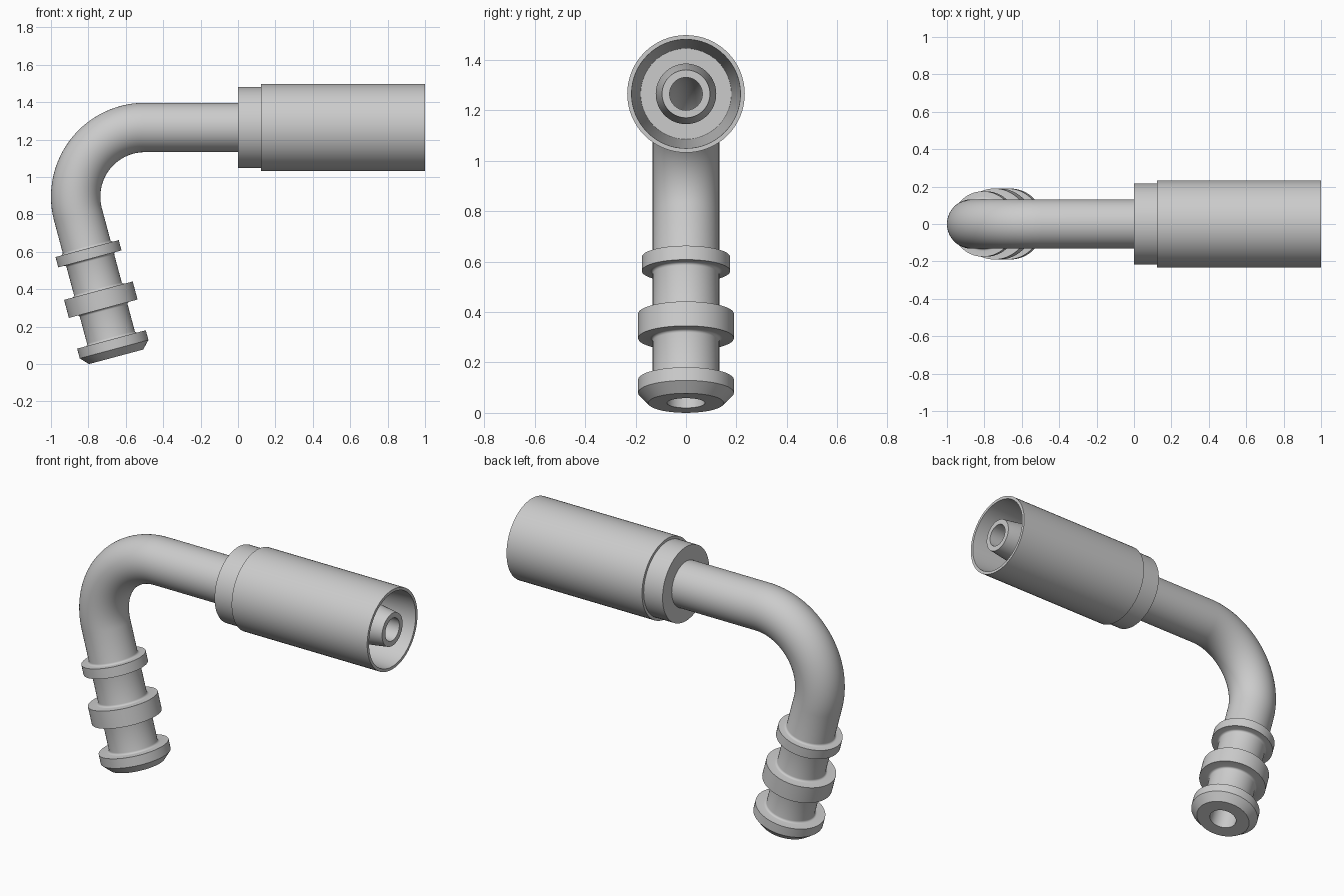
import bpy, bmesh
from math import sin, cos, pi, radians
from mathutils import Vector

if "Cube" in bpy.data.objects:
    bpy.data.objects.remove(bpy.data.objects["Cube"])

AXIS_Z, R = 1.265, 0.37                 # height of the straight run, bend radius
CX, CZ = -0.498, AXIS_Z - R             # bend centre
TILT = radians(15)                      # lean of the lower leg
LEG = 0.787                             # length of the lower leg
ARC = R * (pi / 2 + TILT)
BEND_END = LEG + ARC
SEG = 64


def path(s):
    """Point and in-plane normal of the centre line at length s from the lower end."""
    if s < LEG:
        a, extra = -TILT, s - LEG
    elif s < BEND_END:
        a, extra = -TILT + (s - LEG) / R, 0
    else:
        a, extra = pi / 2, s - BEND_END
    n = Vector((-cos(a), 0, sin(a)))
    t = Vector((sin(a), 0, cos(a)))
    return Vector((CX, 0, CZ)) + n * R + t * extra, n


def at_x(x):
    return BEND_END + x - CX


def sweep(name, profile):
    """Sweep a closed (length, radius) profile round the centre line."""
    bm = bmesh.new()
    rings = []
    for s, r in profile:
        p, n = path(s)
        rings.append([bm.verts.new(p + n * r * cos(2 * pi * k / SEG)
                                   + Vector((0, r * sin(2 * pi * k / SEG), 0)))
                      for k in range(SEG)])
    for a, b in zip(rings, rings[1:] + rings[:1]):
        for k in range(SEG):
            j = (k + 1) % SEG
            bm.faces.new((a[k], a[j], b[j], b[k]))
    bmesh.ops.recalc_face_normals(bm, faces=bm.faces)
    me = bpy.data.meshes.new(name)
    bm.to_mesh(me)
    bm.free()
    ob = bpy.data.objects.new(name, me)
    bpy.context.collection.objects.link(ob)
    bpy.context.view_layer.objects.active = ob
    ob.select_set(True)
    bpy.ops.object.shade_smooth_by_angle(angle=radians(30))
    ob.select_set(False)
    return ob


PIPE, F = 0.132, 0.012                  # pipe radius, fillet at the collars


def fillet(s, side):
    """Fillet from the pipe surface to a collar wall at s (side -1 below, 1 above)."""
    pts = [(s + side * F * (1 - sin(a)), PIPE + F * (1 - cos(a)))
           for a in (0, pi / 8, pi / 4, 3 * pi / 8, pi / 2)]
    return pts if side < 0 else pts[::-1]


def collar(lo, hi, r):
    return fillet(lo, -1) + [(lo, r), (hi, r)] + fillet(hi, 1)


# Bent pipe: end flange, two collars, bend, tapered hose nipple, through bore
def bend(r0, r1, n=40):
    return [(LEG + ARC * i / n, r0 + (r1 - r0) * i / n) for i in range(n + 1)]


outer = [(0, 0.15), (0.042, 0.19), (0.096, 0.19)] + fillet(0.096, 1)
outer += collar(0.266, 0.366, 0.19) + collar(0.542, 0.599, 0.175)
outer += bend(PIPE, PIPE)
outer += [(at_x(0.14), PIPE), (at_x(0.14), 0.12), (at_x(0.82), 0.12), (at_x(1), 0.095)]
bore = [(0, 0.075)] + bend(0.075, 0.065) + [(at_x(1), 0.065)]
sweep("bent_pipe", outer + bore[::-1])

# Hollow hose sleeve with a stepped neck and slightly flared inside
sleeve = [(0, 0.125), (0, 0.217), (0.122, 0.217), (0.122, 0.233), (1, 0.233),
          (1, 0.216), (0.15, 0.18), (0.15, 0.115)]
sweep("hose_sleeve", [(at_x(x), r) for x, r in sleeve])
